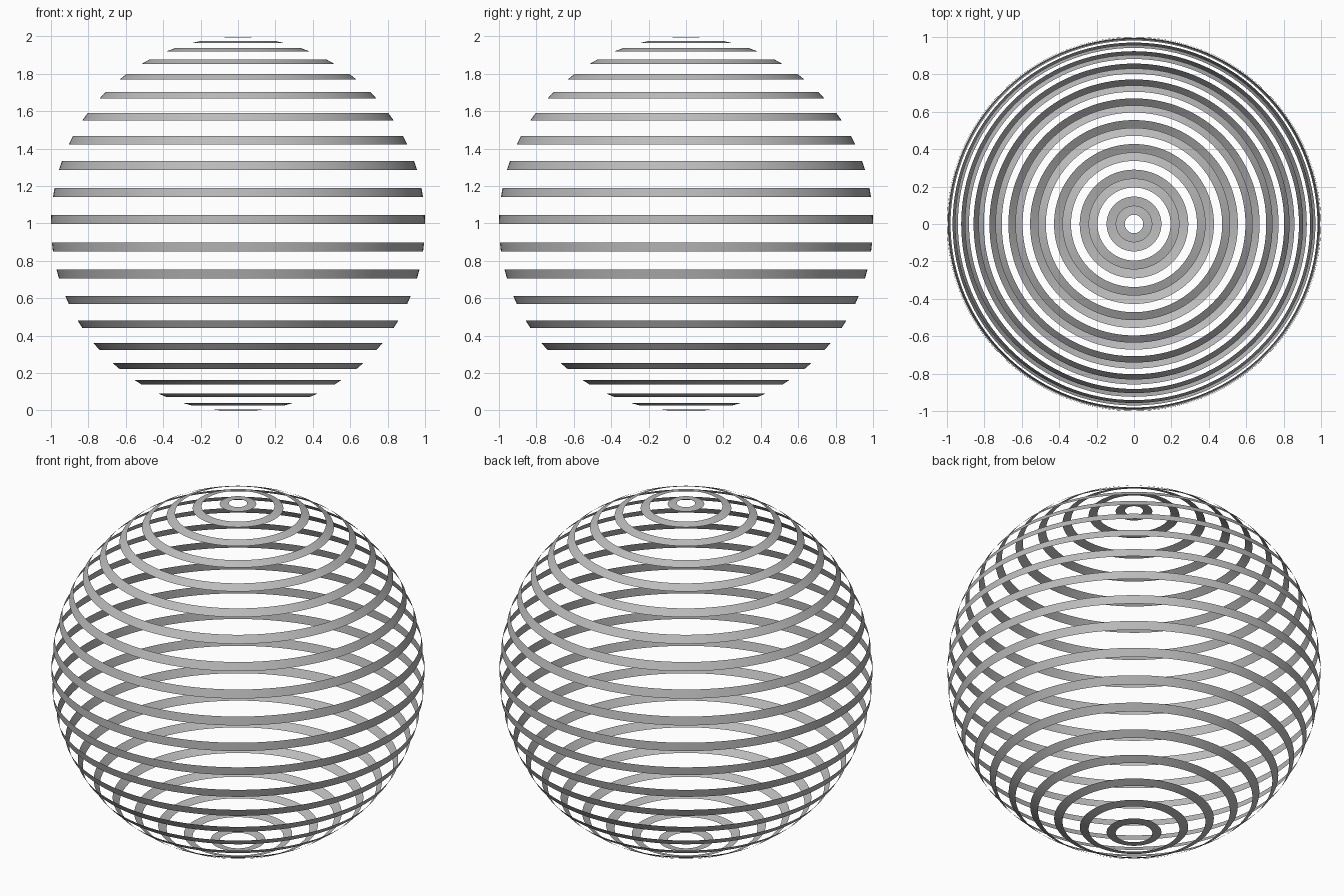
import bpy
import bmesh
from math import pi, sin, cos

if "Cube" in bpy.data.objects:
    bpy.data.objects.remove(bpy.data.objects["Cube"], do_unlink=True)

RINGS = 64        # latitude steps from pole to pole
SEGMENTS = 128    # steps around each band
STEP = pi / RINGS
CENTRE_Z = cos(2 * STEP)   # the lowest band edge rests on the ground

grey = bpy.data.materials.new("plain grey")
grey.use_nodes = True
colour = (0.5, 0.5, 0.5, 1.0)
grey.diffuse_color = colour
grey.node_tree.nodes["Principled BSDF"].inputs["Base Color"].default_value = colour


def latitude_ring(bm, k):
    """One circle of vertices on the sphere, k steps down from the pole."""
    radius, z = sin(k * STEP), CENTRE_Z + cos(k * STEP)
    turns = [2 * pi * i / SEGMENTS for i in range(SEGMENTS)]
    return [bm.verts.new((radius * cos(a), radius * sin(a), z)) for a in turns]


def make_band(name, k):
    """A thin open band of the sphere, one latitude step wide."""
    bm = bmesh.new()
    upper, lower = latitude_ring(bm, k), latitude_ring(bm, k + 1)
    for i in range(SEGMENTS):
        j = (i + 1) % SEGMENTS
        face = bm.faces.new((lower[i], lower[j], upper[j], upper[i]))
        face.smooth = True
    mesh = bpy.data.meshes.new(name)
    bm.to_mesh(mesh)
    bm.free()
    mesh.materials.append(grey)
    bpy.context.collection.objects.link(bpy.data.objects.new(name, mesh))


# Every third latitude step is a band, the two between are gaps
for number, k in enumerate(range(1, RINGS - 2, 3), start=1):
    make_band(f"sphere_band_{number:02d}", k)
